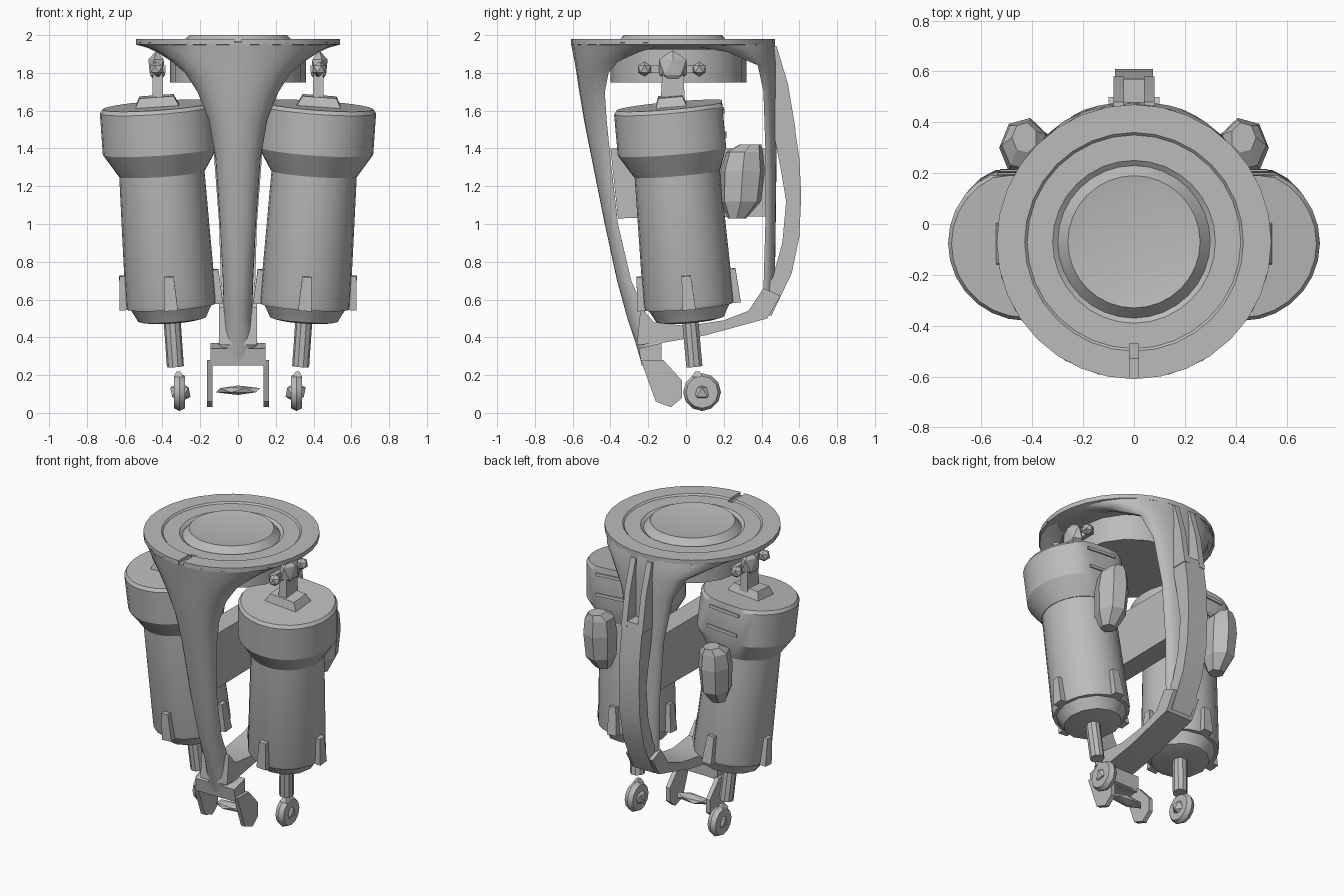
import bpy, bmesh, math
from mathutils import Matrix, Vector

cube = bpy.data.objects.get("Cube")
if cube:
    bpy.data.objects.remove(cube, do_unlink=True)

grey = bpy.data.materials.new("plain_grey")
grey.use_nodes = True
COLOUR = (0.5, 0.5, 0.5, 1)
grey.diffuse_color = COLOUR
grey.node_tree.nodes["Principled BSDF"].inputs["Base Color"].default_value = COLOUR


def finish(name, bm, matrix=Matrix(), angle=30):
    bm.transform(matrix)
    bmesh.ops.recalc_face_normals(bm, faces=bm.faces[:])
    mesh = bpy.data.meshes.new(name)
    bm.to_mesh(mesh)
    bm.free()
    mesh.materials.append(grey)
    obj = bpy.data.objects.new(name, mesh)
    bpy.context.collection.objects.link(obj)
    bpy.ops.object.select_all(action='DESELECT')
    obj.select_set(True)
    bpy.context.view_layer.objects.active = obj
    if angle:
        bpy.ops.object.shade_smooth_by_angle(angle=math.radians(angle))
    return obj


def loft(name, rings, matrix=Matrix(), angle=30):
    """Skin a list of equal-length closed rings and cap both ends."""
    bm = bmesh.new()
    rows = [[bm.verts.new(p) for p in ring] for ring in rings]
    n = len(rows[0])
    for a, b in zip(rows, rows[1:]):
        for i in range(n):
            j = (i + 1) % n
            bm.faces.new((a[i], a[j], b[j], b[i]))
    bm.faces.new(rows[0])
    bm.faces.new(rows[-1])
    return finish(name, bm, matrix, angle)


def lathe(name, profile, matrix=Matrix(), sides=24, back=9):
    """Turn (radius, z) pairs; 'back' flattens the rear side."""
    turns = [2 * math.pi * i / sides for i in range(sides)]
    return loft(name, [[(r * math.cos(t), min(r * math.sin(t), back), z) for t in turns]
                       for r, z in profile], matrix)


def box(name, centre, size, matrix=Matrix(), taper=1):
    x, y, z = (s / 2 for s in size)
    rings = [[(sx * x * k, sy * y * k, h) for sx, sy in ((-1, -1), (1, -1), (1, 1), (-1, 1))]
             for h, k in ((-z, 1), (z, taper))]
    return loft(name, rings, matrix @ Matrix.Translation(centre), 0)


def plate(name, outline, x0, x1):
    """Extrude a side outline of (y, z) points between two x positions."""
    return loft(name, [[(x, y, z) for y, z in outline] for x in (x0, x1)], angle=35)


def ball(name, centre, size, matrix=Matrix(), detail=1):
    bm = bmesh.new()
    bmesh.ops.create_icosphere(bm, subdivisions=detail, radius=1)
    return finish(name, bm, matrix @ Matrix.Translation(centre) @ Matrix.Diagonal((*size, 1)), 0)


def strut(name, stations):
    """Flared shell from stations (z, half width, inner y, outer y, wall)."""
    arc = [math.pi * (i / 12 - 0.5) for i in range(13)]
    rings = []
    for z, w, yi, yo, wall in stations:
        d = yo - yi
        k = max(0, 1 - wall / abs(d))
        outer = [(w * math.sin(t), yi + d * math.cos(t), z) for t in arc]
        inner = [(w * 0.86 * math.sin(t), yi + d * k * math.cos(t), z) for t in reversed(arc)]
        rings.append(outer + inner)
    return loft(name, rings, angle=40)


# Mounting flange with a raised dish
flange = lathe("top_flange", [(0.02, 1.985), (0.2, 1.99), (0.26, 2.0), (0.3, 1.955), (0.32, 1.97),
                              (0.42, 1.97), (0.43, 1.98), (0.54, 1.98), (0.54, 1.95),
                              (0.45, 1.925), (0.02, 1.92)],
               Matrix.Translation((0, -0.07, 0)), 32)
notch = box("notch_cutter", (0, -0.57, 1.97), (0.035, 0.2, 0.1))
notch.hide_render = True
notch.hide_set(True)
cut = flange.modifiers.new("notch", 'BOOLEAN')
cut.object = notch
cut.solver = 'EXACT'
lathe("underside_drum", [(0.36, 1.93), (0.36, 1.75), (0.3, 1.75)], Matrix.Translation((0, -0.04, 0)), 16)

# Front strut flaring into the flange
strut("front_strut", [
    (1.96, 0.54, -0.07, -0.61, 0.08), (1.91, 0.43, -0.25, -0.6, 0.1),
    (1.86, 0.35, -0.36, -0.59, 0.12), (1.8, 0.28, -0.41, -0.58, 0.14),
    (1.7, 0.215, -0.43, -0.565, 0.13), (1.55, 0.155, -0.42, -0.54, 0.12),
    (1.35, 0.12, -0.4, -0.5, 0.1), (1.0, 0.095, -0.36, -0.43, 0.07),
    (0.7, 0.08, -0.29, -0.365, 0.075), (0.5, 0.075, -0.2, -0.31, 0.11),
    (0.38, 0.1, -0.13, -0.27, 0.14), (0.26, 0.135, -0.13, -0.235, 0.1)])

# Rear strut, its outer rib and twin upper rails
strut("rear_strut", [
    (1.96, 0.53, -0.07, 0.47, 0.08), (1.91, 0.4, 0.22, 0.475, 0.1),
    (1.84, 0.27, 0.38, 0.48, 0.1), (1.7, 0.19, 0.41, 0.48, 0.07),
    (1.4, 0.13, 0.42, 0.48, 0.06), (1.0, 0.1, 0.42, 0.475, 0.055),
    (0.65, 0.09, 0.41, 0.47, 0.06), (0.56, 0.09, 0.38, 0.46, 0.08)])
plate("rear_rib", [(0.45, 1.55), (0.57, 1.55), (0.6, 1.35), (0.61, 1.15), (0.6, 0.93), (0.56, 0.74),
                   (0.45, 0.51), (0.38, 0.6), (0.46, 0.72), (0.51, 0.9), (0.53, 1.12), (0.5, 1.3)],
      -0.075, 0.075)
for s in (-1, 1):
    plate("rear_rail", [(0.44, 1.94), (0.48, 1.94), (0.54, 1.74), (0.58, 1.5), (0.45, 1.5)],
          s * 0.04, s * 0.08)

# Central web and lower arm
plate("central_web", [(-0.4, 1.4), (0.44, 1.4), (0.44, 1.04), (-0.36, 1.03)], -0.07, 0.07)
plate("lower_arm", [(-0.24, 0.56), (-0.17, 0.48), (0, 0.46), (0.2, 0.49), (0.33, 0.54), (0.41, 0.66),
                    (0.5, 0.62), (0.43, 0.5), (0.1, 0.41), (-0.13, 0.37), (-0.26, 0.36)], -0.1, 0.1)

# Fork foot with its cross pin
for s in (-1, 1):
    plate("fork_leg", [(-0.24, 0.28), (-0.12, 0.28), (-0.02, 0.17), (-0.02, 0.08),
                       (-0.08, 0.03), (-0.16, 0.06)], s * 0.135, s * 0.165)
plate("fork_bridge", [(-0.25, 0.34), (-0.13, 0.37), (-0.13, 0.27), (-0.235, 0.25)], -0.145, 0.145)
ball("fork_pin", (0, -0.07, 0.12), (0.13, 0.05, 0.025))

# Paired tilted cylinders and everything carried by them
axis = Vector((0.075, -0.095, 1.07))
tilt = Matrix.Translation((0.39, -0.03, 1.08)) @ Vector((0, 0, 1)).rotation_difference(axis).to_matrix().to_4x4()
for side, label in ((1, "left"), (-1, "right")):
    mirror = Matrix.Diagonal((side, 1, 1, 1))
    m = mirror @ tilt
    lathe(label + "_cylinder_body", [(0.225, 0.25), (0.24, -0.5), (0.235, -0.52)], m)
    lathe(label + "_cylinder_cap", [(0.29, 0.55), (0.305, 0.53), (0.305, 0.31), (0.23, 0.19)],
          m, 28, 0.27)
    lathe(label + "_cylinder_end", [(0.23, -0.5), (0.2, -0.55), (0.18, -0.59), (0.13, -0.6)], m, 12)
    lathe(label + "_rod", [(0.045, -0.55), (0.045, -0.84)], m, 10)
    # Lugs round the foot of the cylinder
    for k in range(4):
        turn = Matrix.Rotation(k * math.pi / 2, 4, 'Z')
        box(label + "_lug", (0.235, 0, -0.43), (0.08, 0.07, 0.18), m @ turn, 0.7)
    # Rear pod and its pipe
    loft(label + "_pod", [[(0.43 + w * math.cos(a), y + d * math.sin(a), z)
                           for a in [math.pi * i / 3.5 for i in range(7)]]
                          for z, w, d, y in ((1.03, 0.05, 0.05, 0.27), (1.12, 0.09, 0.11, 0.29),
                                             (1.28, 0.1, 0.12, 0.3), (1.38, 0.09, 0.1, 0.31),
                                             (1.42, 0.05, 0.06, 0.34))], mirror, 0)
    # Rear window frame bars on the flattened cap
    for h in (0.37, 0.5):
        box(label + "_cap_bar", (0, 0.272, h), (0.22, 0.012, 0.02), m)
    # Upper pivot
    box(label + "_pivot_base", (0.0, 0.0, 0.57), (0.24, 0.17, 0.06), m, 0.75)
    box(label + "_pivot_link", (0.425, -0.07, 1.75), (0.06, 0.13, 0.24), mirror, 0.8)
    ball(label + "_pivot_ball", (0.43, -0.07, 1.83), (0.05, 0.085, 0.09), mirror)
    ball(label + "_pivot_bolt", (0.43, 0.07, 1.82), (0.04, 0.04, 0.04), mirror)
    ball(label + "_pivot_bolt", (0.43, -0.22, 1.82), (0.04, 0.04, 0.04), mirror)
    box(label + "_pivot_arm", (0.4, -0.07, 1.82), (0.03, 0.3, 0.04), mirror)
    # Lower ring joint
    lathe(label + "_ring", [(0.05, -0.03), (0.085, -0.03), (0.1, 0), (0.085, 0.03), (0.05, 0.03)],
          mirror @ Matrix.Translation((0.31, 0.085, 0.11)) @ Matrix.Rotation(math.pi / 2, 4, 'Y'), 12)
    ball(label + "_ring_ball", (0.305, 0.085, 0.11), (0.06, 0.055, 0.055), mirror)
    box(label + "_ring_neck", (0.315, 0.06, 0.205), (0.05, 0.06, 0.03), mirror, 0.4)
